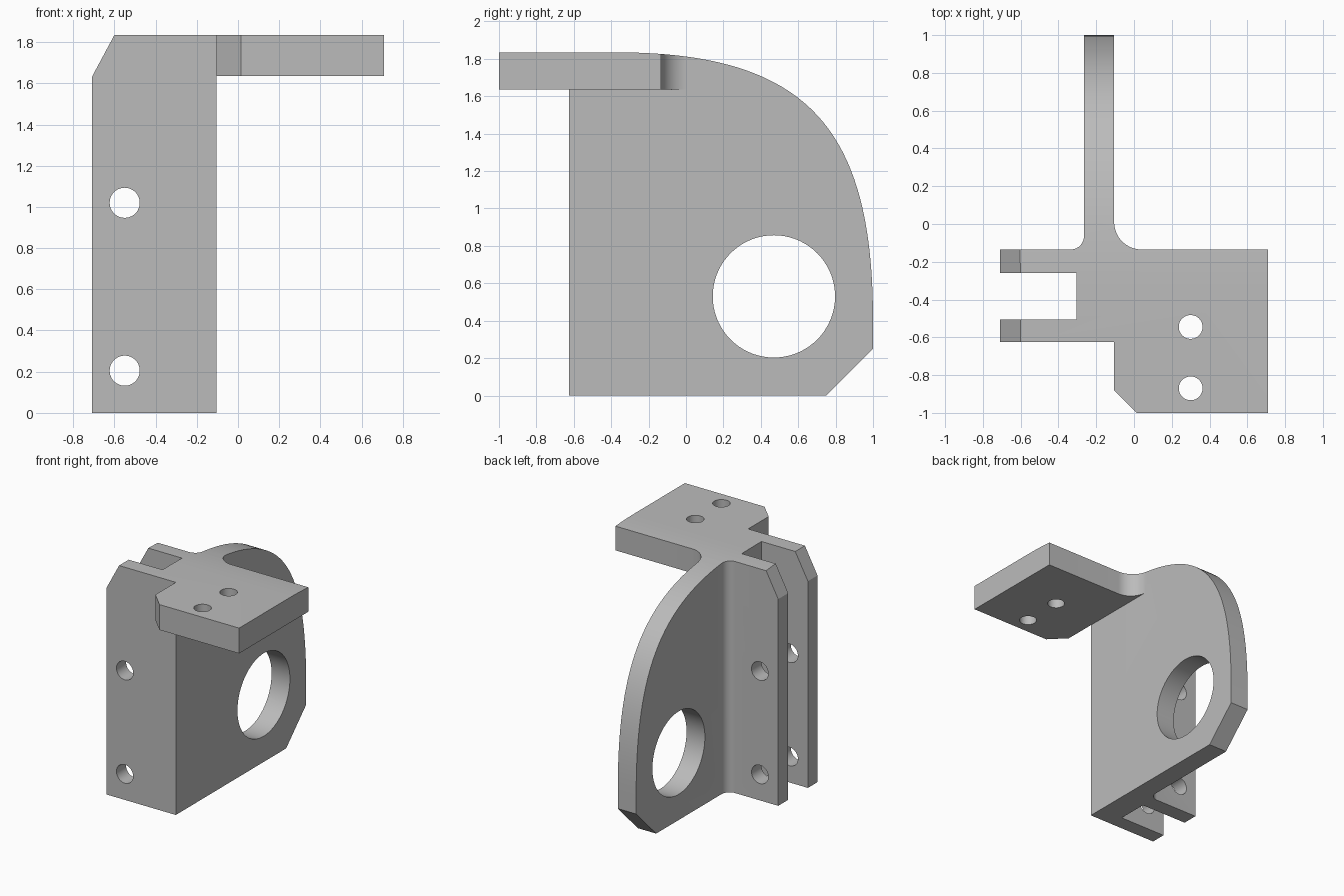
import bpy, bmesh, math
from mathutils import Vector

cube = bpy.data.objects.get("Cube")
if cube:
    bpy.data.objects.remove(cube, do_unlink=True)

TOP = 1.835
WALL_L, WALL_R = -0.265, -0.105      # upright wall faces
BACK, FRONT = -0.135, -0.625         # channel back and front faces


def prism(name, points, axis, low, high):
    """Extrude a 2D outline along an axis between low and high."""
    place = {"x": lambda a, b, d: (d, a, b),
             "y": lambda a, b, d: (a, d, b),
             "z": lambda a, b, d: (a, b, d)}[axis]
    bm = bmesh.new()
    face = bm.faces.new([bm.verts.new(place(a, b, low)) for a, b in points])
    out = bmesh.ops.extrude_face_region(bm, geom=[face])
    moved = [v for v in out["geom"] if isinstance(v, bmesh.types.BMVert)]
    bmesh.ops.translate(bm, verts=moved, vec=Vector(place(0, 0, high - low)))
    bmesh.ops.recalc_face_normals(bm, faces=bm.faces)
    mesh = bpy.data.meshes.new(name)
    bm.to_mesh(mesh)
    bm.free()
    obj = bpy.data.objects.new(name, mesh)
    bpy.context.collection.objects.link(obj)
    return obj


def arc(cx, cy, r, start, end, steps):
    angles = [math.radians(start + (end - start) * i / steps) for i in range(steps + 1)]
    return [(cx + r * math.cos(t), cy + r * math.sin(t)) for t in angles]


def circle(cx, cy, r, steps=48):
    return arc(cx, cy, r, 0, 360, steps)[:-1]


def bezier(p0, p1, p2, p3, steps):
    pts = []
    for i in range(steps + 1):
        t = i / steps
        u = 1 - t
        pts.append(tuple(u**3 * a + 3 * u * u * t * b + 3 * u * t * t * c + t**3 * d
                         for a, b, c, d in zip(p0, p1, p2, p3)))
    return pts


def combine(obj, tool, operation):
    mod = obj.modifiers.new(operation, "BOOLEAN")
    mod.operation, mod.object, mod.solver = operation, tool, "EXACT"
    bpy.context.view_layer.objects.active = obj
    bpy.ops.object.modifier_apply(modifier=mod.name)
    bpy.data.objects.remove(tool, do_unlink=True)


# Upright wall with a two-flange channel, drawn in plan
r = 0.07
plan = [(WALL_R, FRONT), (WALL_R, 1.1), (WALL_L, 1.1)]
plan += arc(WALL_L - r, BACK + r, r, 0, -90, 10)
plan += [(-0.71, BACK), (-0.71, -0.26), (-0.305, -0.26),
         (-0.305, -0.505), (-0.71, -0.505), (-0.71, FRONT)]
bracket = prism("bracket", plan, "z", -0.1, 2.0)

# Mounting plate with a clipped corner and a filleted root
r = 0.145
plate = [(-0.185, -0.5), (-0.185, -0.55), (WALL_R, FRONT), (WALL_R, -0.88),
         (0.015, -1), (0.71, -1), (0.71, BACK)]
plate += arc(WALL_R + r, BACK + r, r, 270, 180, 16)
plate += [(-0.185, 0)]
combine(bracket, prism("plate", plate, "z", 1.635, 1.95), "UNION")

# Side outline: rounded back and clipped lower corner
side = [(-1.1, 0), (0.75, 0), (1, 0.25)]
side += bezier((1, 0.4), (1, 1.42), (0.66, TOP), (-0.38, TOP), 40)
side += [(-1.1, TOP)]
combine(bracket, prism("side_outline", side, "x", -1, 1), "INTERSECT")

# Sloped upper ends of the flanges
combine(bracket, prism("flange_clip", [(-0.8, 1.462), (-0.5, 2.021), (-0.8, 2.1)],
                       "y", -0.8, 0.1), "DIFFERENCE")

# Large opening in the wall, bolt holes in flanges and plate
combine(bracket, prism("wall_opening", circle(0.47, 0.53, 0.327, 72),
                       "x", -0.5, 0.2), "DIFFERENCE")
for z in (0.205, 1.02):
    combine(bracket, prism("flange_hole", circle(-0.55, z, 0.073),
                           "y", -0.8, 0.1), "DIFFERENCE")
for y in (-0.545, -0.87):
    combine(bracket, prism("plate_hole", circle(0.3, y, 0.063),
                           "z", 1.5, 2.0), "DIFFERENCE")

# Plain grey finish
grey = bpy.data.materials.new("plain_grey")
grey.use_nodes = True
colour = (0.5, 0.5, 0.5, 1)
grey.diffuse_color = colour
grey.node_tree.nodes["Principled BSDF"].inputs["Base Color"].default_value = colour
bracket.data.materials.clear()
bracket.data.materials.append(grey)
for poly in bracket.data.polygons:
    poly.material_index = 0

bpy.ops.object.select_all(action="DESELECT")
bracket.select_set(True)
bpy.context.view_layer.objects.active = bracket
bpy.ops.object.shade_smooth_by_angle(angle=math.radians(25))
